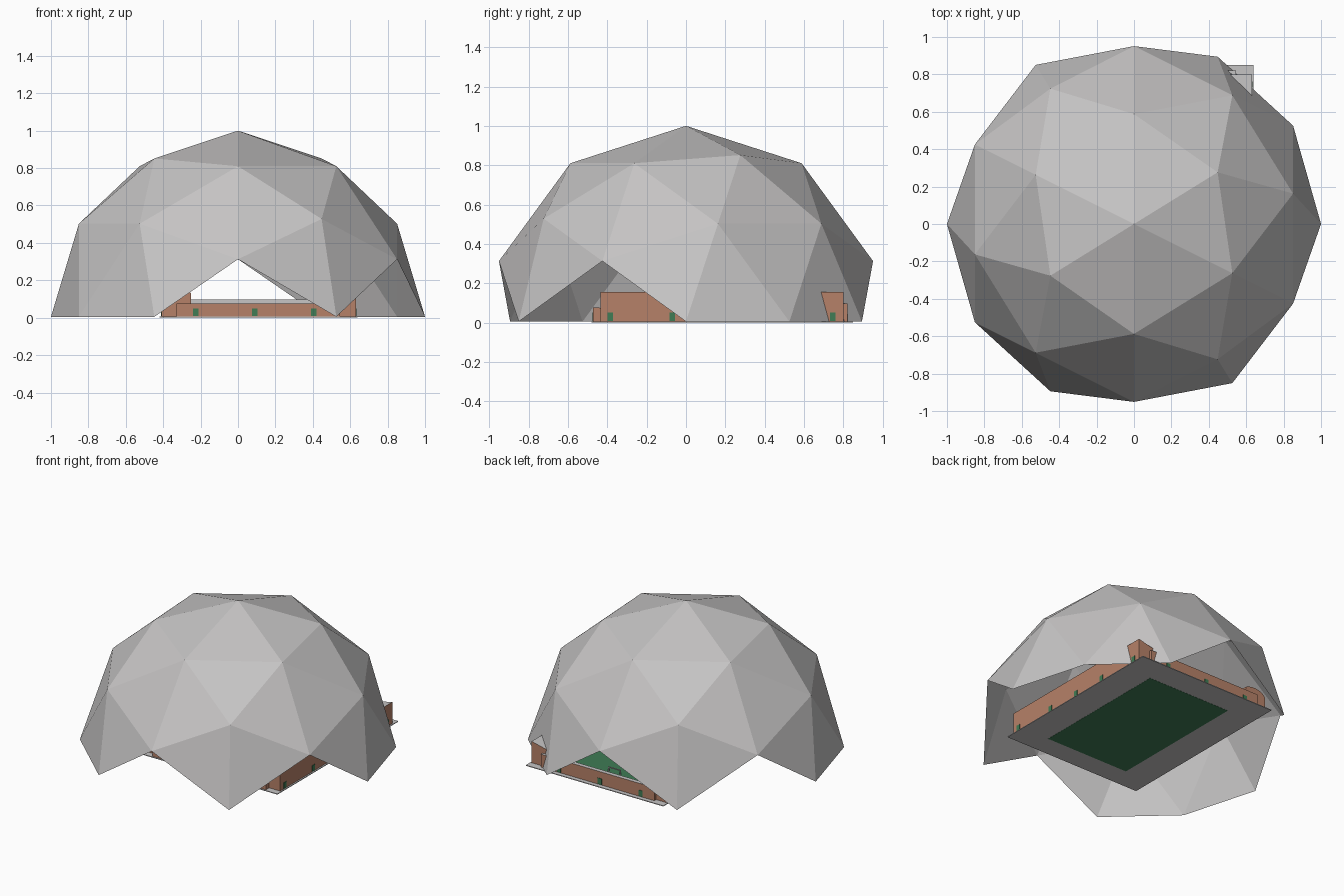
import bpy, bmesh, math

if "Cube" in bpy.data.objects:
    bpy.data.objects.remove(bpy.data.objects["Cube"])

CX, CY = 0.11, 0.18      # centre of the ground under the dome


def material(name, r, g, b):
    m = bpy.data.materials.new(name)
    m.diffuse_color = (r, g, b, 1)
    m.use_nodes = True
    m.node_tree.nodes["Principled BSDF"].inputs["Base Color"].default_value = m.diffuse_color
    return m


GREY = material("pale grey", 0.56, 0.55, 0.55)
BRICK = material("brick", 0.47, 0.22, 0.14)
GREEN = material("grass green", 0.05, 0.20, 0.09)


def finish(name, bm, mats, rule=None):
    bmesh.ops.recalc_face_normals(bm, faces=bm.faces)
    for f in bm.faces:
        f.material_index = rule(f) if rule else 0
    me = bpy.data.meshes.new(name)
    bm.to_mesh(me)
    bm.free()
    ob = bpy.data.objects.new(name, me)
    for m in mats:
        me.materials.append(m)
    bpy.context.collection.objects.link(ob)
    return ob


def box(name, x0, x1, y0, y1, z0, z1, mat):
    bm = bmesh.new()
    bmesh.ops.create_cube(bm, size=1)
    for v in bm.verts:
        v.co = (x0 if v.co.x < 0 else x1, y0 if v.co.y < 0 else y1, z0 if v.co.z < 0 else z1)
    return finish(name, bm, [mat])


def stand(name, profile, place, a, b):
    """Extrude a (depth, height) profile from a to b; grey on top, brick elsewhere."""
    bm = bmesh.new()
    ends = [[bm.verts.new(place(d, t, z)) for d, z in profile] for t in (a, b)]
    n = len(profile)
    bm.faces.new(ends[0])
    bm.faces.new(ends[1])
    for i in range(n):
        j = (i + 1) % n
        bm.faces.new((ends[0][i], ends[0][j], ends[1][j], ends[1][i]))
    return finish(name, bm, [BRICK, GREY], lambda f: 1 if f.normal.z > 0.3 else 0)


# Faceted dome: icosphere turned so a pole points along x, whole faces above ground kept
bm = bmesh.new()
bmesh.ops.create_icosphere(bm, subdivisions=2, radius=1)
for v in bm.verts:
    x, y, z = v.co
    v.co = (z, x, y)
low = [v for v in bm.verts if v.co.z < -0.01]
bmesh.ops.delete(bm, geom=low, context='VERTS')
for v in bm.verts:
    v.co.z = 0.005 + v.co.z * 0.995
dome = bpy.data.meshes.new("dome")
bm.to_mesh(dome)
bm.free()
dome.materials.append(GREY)
bpy.context.collection.objects.link(bpy.data.objects.new("dome", dome))

# Ground slab and playing field
box("ground_slab", -0.42, 0.64, -0.48, 0.85, 0.001, 0.006, GREY)
box("playing_field", CX - 0.32, CX + 0.32, -0.33, 0.67, 0, 0.009, GREEN)

# End stands: outer wall, ledge and slope down to the field
def end_profile(h):
    return [(0, 0.004), (0, h), (0.03, h), (0.13, 0.03), (0.13, 0.004)]

FRONT, BACK, LEFT, RIGHT = -0.472, 0.82, -0.41, 0.63
stand("front_stand", end_profile(0.076), lambda d, t, z: (t, FRONT + d, z), -0.33, 0.545)
stand("back_stand", end_profile(0.096), lambda d, t, z: (t, BACK - d, z), -0.33, 0.545)

# Side stands: pitched roof on the right, barrel roof on the left
stand("right_stand", [(0, 0.004), (0, 0.155), (0.16, 0.118), (0.16, 0.004)],
      lambda d, t, z: (RIGHT - d, t, z), -0.435, 0.80)
arch = [(0.09 - 0.09 * math.cos(a), 0.10 + 0.05 * math.sin(a))
        for a in [math.radians(k) for k in range(0, 141, 20)]]
stand("left_stand", [(0, 0.004)] + arch + [(0.16, 0.004)],
      lambda d, t, z: (LEFT + d, t, z), -0.435, 0.80)

# Green doors as thin plates on the outer walls
W, T, Z0, Z1 = 0.015, 0.003, 0.008, 0.05
for i, x in enumerate((-0.225, 0.09, 0.405)):
    box(f"front_door_{i}", x - W, x + W, FRONT - T, FRONT, Z0, Z1, GREEN)
    box(f"back_door_{i}", x - W, x + W, BACK, BACK + T, Z0, Z1, GREEN)
for i, y in enumerate((-0.385, -0.07, 0.18, 0.43, 0.746)):
    box(f"right_door_{i}", RIGHT, RIGHT + T, y - W, y + W, Z0, Z1, GREEN)
    box(f"left_door_{i}", LEFT - T, LEFT, y - W, y + W, Z0, Z1, GREEN)

# Goal frames at both ends of the field
for side, y in (("front", -0.29), ("back", 0.63)):
    for s in (-1, 1):
        box(f"{side}_goal_post_{s}", CX + s * 0.045 - 0.003, CX + s * 0.045 + 0.003,
            y - 0.003, y + 0.003, 0.008, 0.04, GREY)
    box(f"{side}_goal_bar", CX - 0.048, CX + 0.048, y - 0.003, y + 0.003, 0.036, 0.042, GREY)
